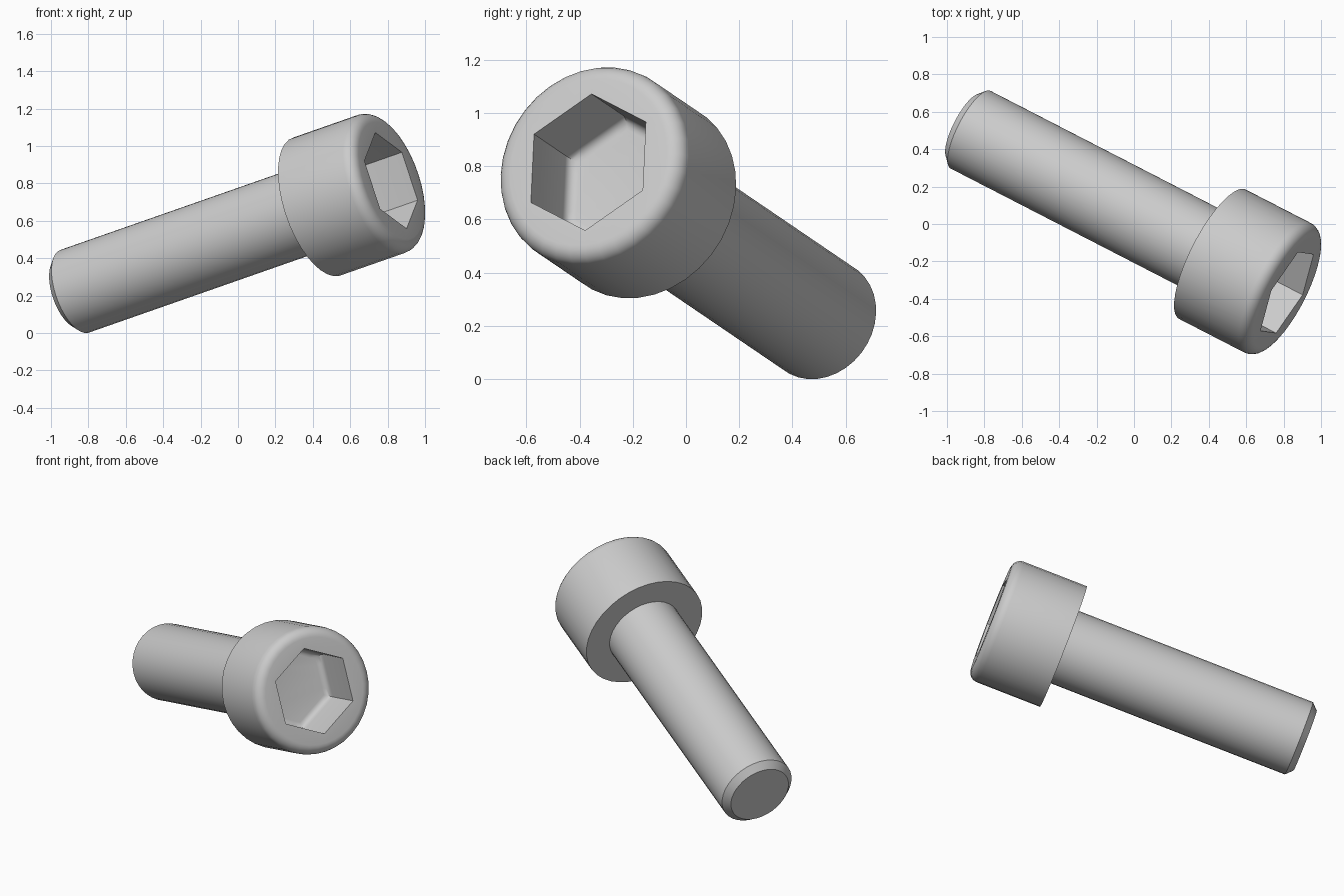
import bpy
import bmesh
from math import sin, cos, pi
from mathutils import Matrix, Vector

cube = bpy.data.objects.get("Cube")
if cube:
    bpy.data.objects.remove(cube, do_unlink=True)

SEGMENTS = 36
HEAD_R, HEAD_H, RIM = 0.39, 0.469, 0.062
SHAFT_R, SHAFT_L, CHAMFER = 0.234, 1.564, 0.04
SOCKET_R, SOCKET_DEPTH, FILLET = 0.27, 0.31, 0.038

# One brushed grey metal
steel = bpy.data.materials.new("steel_grey")
steel.use_nodes = True
grey = (0.6, 0.6, 0.6, 1.0)
steel.diffuse_color = grey
steel.node_tree.nodes["Principled BSDF"].inputs["Base Color"].default_value = grey

# Placement: local z runs along the screw axis, local x to a socket corner
axis = Vector((1, -0.515, 0.35)).normalized()
corner = Vector((-0.084, 0.012, 0.257))
corner = (corner - axis * corner.dot(axis)).normalized()
side = axis.cross(corner)
placement = Matrix((corner, side, axis)).transposed().to_4x4()
placement.translation = (0.42, -0.162, 0.676)


def circle(angle):
    return 1.0


def hexagon(angle):
    # Distance to the edge of a hexagon with corner radius 1
    return cos(pi / 6) / cos(angle % (pi / 3) - pi / 6)


def loft(name, rings, cap_first=False, cap_last=False):
    """Skin a list of (outline, radius, height) rings into one object."""
    bm = bmesh.new()
    loops = []
    for outline, radius, z in rings:
        loop = []
        for i in range(SEGMENTS):
            a = 2 * pi * i / SEGMENTS
            r = radius * outline(a)
            loop.append(bm.verts.new((r * cos(a), r * sin(a), z)))
        loops.append(loop)
    for low, high in zip(loops, loops[1:]):
        for i in range(SEGMENTS):
            j = (i + 1) % SEGMENTS
            bm.faces.new((low[i], low[j], high[j], high[i]))
    if cap_first:
        bm.faces.new(loops[0][::-1])
    if cap_last:
        bm.faces.new(loops[-1])
    mesh = bpy.data.meshes.new(name)
    bm.to_mesh(mesh)
    bm.free()
    mesh.materials.append(steel)
    obj = bpy.data.objects.new(name, mesh)
    bpy.context.collection.objects.link(obj)
    obj.matrix_world = placement
    bpy.ops.object.select_all(action='DESELECT')
    obj.select_set(True)
    bpy.context.view_layer.objects.active = obj
    bpy.ops.object.shade_smooth_by_angle(angle=pi / 6)
    return obj


# Shaft with chamfered tip, open where it meets the head
loft("shaft", [
    (circle, SHAFT_R - CHAMFER, -SHAFT_L),
    (circle, SHAFT_R, CHAMFER - SHAFT_L),
    (circle, SHAFT_R, 0),
], cap_first=True)

# Head: underside, wall, rounded rim, then down into the hex socket
head = [(circle, SHAFT_R, 0), (circle, HEAD_R, 0)]
for k in range(7):
    t = k / 6 * pi / 2
    head.append((circle, HEAD_R - RIM * (1 - cos(t)), HEAD_H - RIM * (1 - sin(t))))
floor = HEAD_H - SOCKET_DEPTH
head.append((hexagon, SOCKET_R, HEAD_H))
for k in range(6):
    t = k / 5 * pi / 2
    inset = FILLET * (1 - cos(t)) / cos(pi / 6)
    head.append((hexagon, SOCKET_R - inset, floor + FILLET * (1 - sin(t))))
loft("socket_head", head, cap_last=True)
